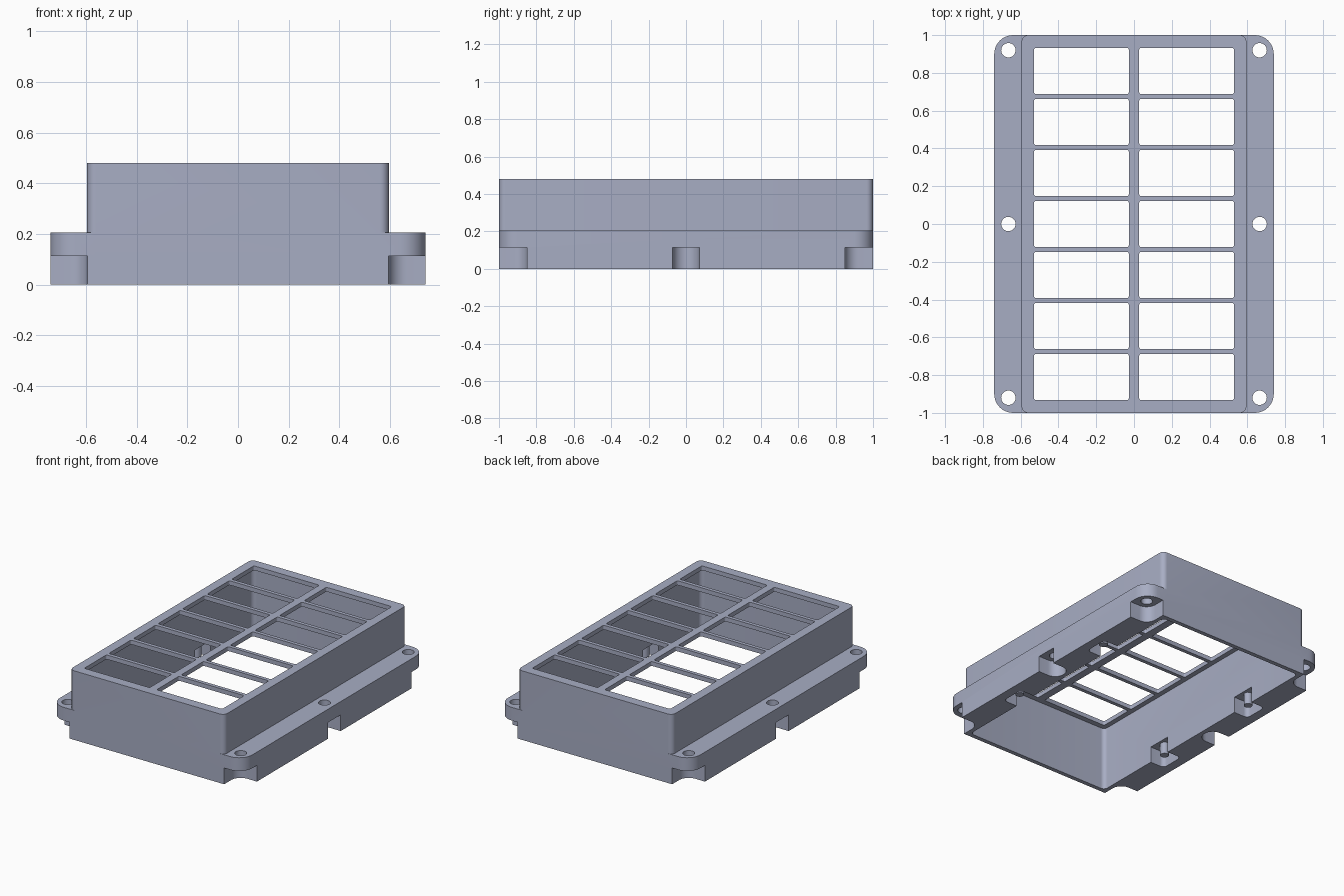
import bpy, bmesh, math

if "Cube" in bpy.data.objects:
    bpy.data.objects.remove(bpy.data.objects["Cube"])

mat = bpy.data.materials.new("grey_blue_plastic")
mat.diffuse_color = (0.39, 0.42, 0.55, 1)
mat.use_nodes = True
mat.node_tree.nodes["Principled BSDF"].inputs["Base Color"].default_value = mat.diffuse_color


def rounded_outline(x0, x1, y0, y1, r, steps=8):
    """Counter-clockwise rounded rectangle outline."""
    pts = []
    corners = ((x1 - r, y1 - r), (x0 + r, y1 - r), (x0 + r, y0 + r), (x1 - r, y0 + r))
    for i, (cx, cy) in enumerate(corners):
        for s in range(steps + 1):
            a = math.radians(90 * (i + s / steps))
            pts.append((cx + r * math.cos(a), cy + r * math.sin(a)))
    return pts


def circle(cx, cy, r, n=32):
    return [(cx + r * math.cos(2 * math.pi * i / n),
             cy + r * math.sin(2 * math.pi * i / n)) for i in range(n)]


def prism(name, outlines, z0, z1):
    """Object made of one or more outlines extruded from z0 to z1."""
    bm = bmesh.new()
    for pts in outlines:
        lo = [bm.verts.new((x, y, z0)) for x, y in pts]
        hi = [bm.verts.new((x, y, z1)) for x, y in pts]
        bm.faces.new(lo[::-1])
        bm.faces.new(hi)
        n = len(pts)
        for i in range(n):
            j = (i + 1) % n
            bm.faces.new((lo[i], lo[j], hi[j], hi[i]))
    mesh = bpy.data.meshes.new(name)
    bm.to_mesh(mesh)
    bm.free()
    mesh.materials.append(mat)
    ob = bpy.data.objects.new(name, mesh)
    bpy.context.collection.objects.link(ob)
    return ob


def boolean(target, other, op):
    """Apply a boolean and remove the tool object."""
    m = target.modifiers.new(op, 'BOOLEAN')
    m.operation, m.solver, m.object = op, 'EXACT', other
    other.hide_render = True
    bpy.context.view_layer.objects.active = target
    bpy.ops.object.modifier_apply(modifier=m.name)
    bpy.data.objects.remove(other)


# Tall shell joined to the wide mounting flange
housing = prism("housing", [rounded_outline(-.74, .74, -1, 1, .1)], 0, .205)
tower = prism("tower", [rounded_outline(-.595, .595, -1, 1, .035)], .1, .48)
boolean(housing, tower, 'UNION')

# Hollow inside, open at the bottom
boolean(housing, prism("cavity", [rounded_outline(-.565, .565, -.97, .97, .03)],
                       -.1, .45), 'DIFFERENCE')

# Two columns of seven windows in the top
windows = [rounded_outline(*xs, .27 * k - .122, .27 * k + .122, .01, 3)
           for xs in ((-.53, -.027), (.027, .53)) for k in range(-3, 4)]
boolean(housing, prism("window_cutter", windows, .4, .6), 'DIFFERENCE')

# Screw holes through the flange, with round-backed recesses below
screws = [(sx * .665, y) for sx in (-1, 1) for y in (-.92, 0, .92)]
boolean(housing, prism("hole_cutter", [circle(x, y, .038) for x, y in screws],
                       -.1, .3), 'DIFFERENCE')


def recess(x, y, r=.071):
    s = 1 if x > 0 else -1
    if y == 0:      # U shape open to the side
        arc = [math.radians(90 + 180 * i / 16) for i in range(17)]
        pts = [(abs(x) + r * math.cos(a), r * math.sin(a)) for a in arc]
        pts += [(.9, -r), (.9, r)]
    else:           # corner shape open to the side and the end
        arc = [math.radians(180 + 90 * i / 10) for i in range(11)]
        pts = [(abs(x) + r * math.cos(a), abs(y) + r * math.sin(a)) for a in arc]
        pts += [(.9, abs(y) - r), (.9, 1.1), (abs(x) - r, 1.1)]
    t = -1 if y < 0 else 1
    pts = [(s * px, t * py) for px, py in pts]
    return pts if s * t > 0 else pts[::-1]


boolean(housing, prism("recess_cutter", [recess(x, y) for x, y in screws],
                       -.1, .113), 'DIFFERENCE')

# Inner pockets in the flange, open to the cavity
pockets = []
for s in (-1, 1):
    for y in (-.42, .42):
        x0, x1 = sorted((s * .5, s * .675))
        pockets.append(rounded_outline(x0, x1, y - .085, y + .085, .03))
boolean(housing, prism("pocket_cutter", pockets, -.1, .113), 'DIFFERENCE')

# Small locating pegs inside the pockets
pegs = prism("locating_pegs", [circle(s * .61, y, .028, 24)
                               for s in (-1, 1) for y in (-.42, .42)], .03, .12)

for ob in (housing, pegs):
    bpy.ops.object.select_all(action='DESELECT')
    ob.select_set(True)
    bpy.context.view_layer.objects.active = ob
    bpy.ops.object.shade_smooth_by_angle(angle=math.radians(35))
